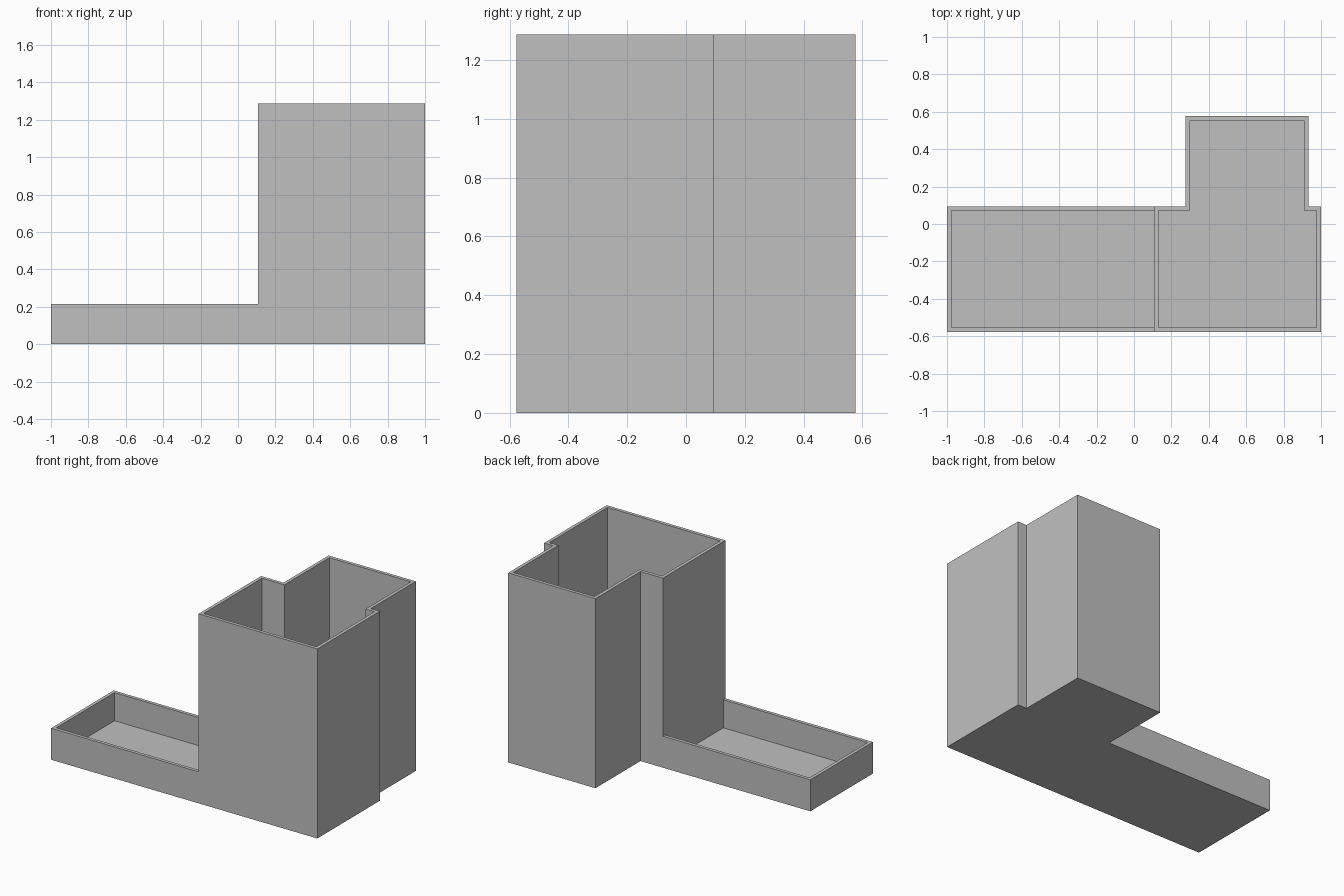
import bpy
import bmesh

if "Cube" in bpy.data.objects:
    bpy.data.objects.remove(bpy.data.objects["Cube"], do_unlink=True)

WALL, FLOOR = 0.023, 0.023
TRAY_TOP, TOWER_TOP = 0.214, 1.287
LEFT, RIGHT, FRONT, STEP, BACK = -1.0, 1.0, -0.577, 0.094, 0.577
TOWER_LEFT, NECK_LEFT, NECK_RIGHT = 0.108, 0.276, 0.932

grey = bpy.data.materials.new("plain_grey")
grey.use_nodes = True
colour = (0.53, 0.53, 0.53, 1)
grey.diffuse_color = colour
grey.node_tree.nodes["Principled BSDF"].inputs["Base Color"].default_value = colour


def prism(name, outline, z0, z1):
    """Extrude a flat outline into an upright solid."""
    bm = bmesh.new()
    base = bm.faces.new([bm.verts.new((x, y, z0)) for x, y in outline])
    top = bmesh.ops.extrude_face_region(bm, geom=[base])["geom"]
    bmesh.ops.translate(bm, vec=(0, 0, z1 - z0),
                        verts=[v for v in top if isinstance(v, bmesh.types.BMVert)])
    bmesh.ops.recalc_face_normals(bm, faces=bm.faces)
    mesh = bpy.data.meshes.new(name)
    bm.to_mesh(mesh)
    bm.free()
    obj = bpy.data.objects.new(name, mesh)
    bpy.context.collection.objects.link(obj)
    mesh.materials.append(grey)
    return obj


def combine(target, tool, operation):
    """Apply an exact boolean and remove the helper solid."""
    tool.hide_render = True
    mod = target.modifiers.new(operation.title(), "BOOLEAN")
    mod.object, mod.operation, mod.solver = tool, operation, "EXACT"
    bpy.context.view_layer.objects.active = target
    bpy.ops.object.modifier_apply(modifier=mod.name)
    bpy.data.objects.remove(tool, do_unlink=True)


def rectangle(x0, x1, y0, y1):
    return [(x0, y0), (x1, y0), (x1, y1), (x0, y1)]


def tower_outline(t):
    """Stepped tower footprint, moved inward by t."""
    return [(TOWER_LEFT + t, FRONT + t), (RIGHT - t, FRONT + t),
            (RIGHT - t, STEP - t), (NECK_RIGHT - t, STEP - t),
            (NECK_RIGHT - t, BACK - t), (NECK_LEFT + t, BACK - t),
            (NECK_LEFT + t, STEP - t), (TOWER_LEFT + t, STEP - t)]


# Tall stepped tower joined with the low tray
body = prism("open_tower_and_tray", tower_outline(0), 0, TOWER_TOP)
tray = prism("tray_block", rectangle(LEFT, TOWER_LEFT + WALL / 2, FRONT, STEP), 0, TRAY_TOP)
combine(body, tray, "UNION")

# Hollow out both compartments, leaving thin walls and floor
tower_hollow = prism("tower_hollow", tower_outline(WALL), FLOOR, TOWER_TOP + 0.1)
combine(body, tower_hollow, "DIFFERENCE")
tray_hollow = prism("tray_hollow", rectangle(LEFT + WALL, TOWER_LEFT, FRONT + WALL, STEP - WALL),
                    FLOOR, TRAY_TOP + 0.1)
combine(body, tray_hollow, "DIFFERENCE")
